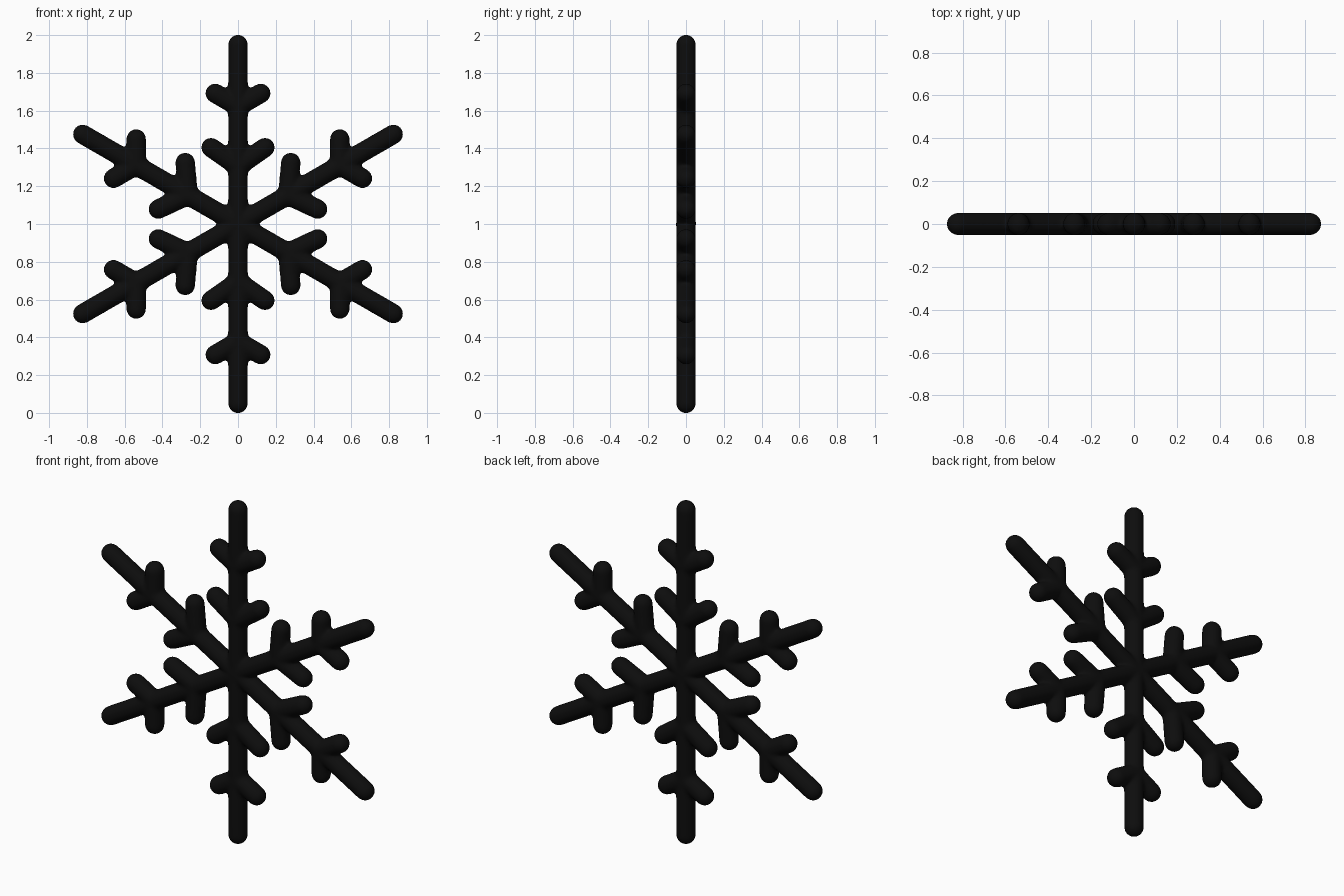
import bpy, bmesh, math
from mathutils import Vector, Matrix

if "Cube" in bpy.data.objects:
    bpy.data.objects.remove(bpy.data.objects["Cube"])

R = 0.0525          # rod radius (slightly full, smoothing pulls it in)
ARM = 0.95          # centre to tip-sphere centre
# twigs: start along arm, end along arm, sideways reach
TWIGS = [(0.305, 0.405, 0.143), (0.622, 0.692, 0.121)]


def rod(bm, a, b):
    """Round rod with ball ends from a to b."""
    d = b - a
    turn = d.to_track_quat('Z', 'Y').to_matrix().to_4x4()
    bmesh.ops.create_cone(bm, cap_ends=True, segments=32, radius1=R, radius2=R,
                          depth=d.length,
                          matrix=Matrix.Translation((a + b) / 2) @ turn)
    for p in (a, b):
        bmesh.ops.create_uvsphere(bm, u_segments=32, v_segments=16, radius=R,
                                  matrix=Matrix.Translation(p) @ turn)


bm = bmesh.new()
for i in range(6):
    ang = math.radians(90 + 60 * i)
    along = Vector((math.cos(ang), 0, math.sin(ang)))
    side = Vector((-math.sin(ang), 0, math.cos(ang)))
    # main arm
    rod(bm, Vector((0, 0, 0)), along * ARM)
    # mirrored pairs of twigs
    for start, end, reach in TWIGS:
        for s in (-1, 1):
            rod(bm, along * start, along * end + side * reach * s)

mesh = bpy.data.meshes.new("snowflake")
bm.to_mesh(mesh)
bm.free()
flake = bpy.data.objects.new("snowflake", mesh)
flake.location.z = 1.0
bpy.context.collection.objects.link(flake)

# fuse the rods into one skin with softened joints
fuse = flake.modifiers.new("fuse", 'REMESH')
fuse.mode = 'VOXEL'
fuse.voxel_size = 0.01
fuse.use_smooth_shade = True
soften = flake.modifiers.new("soften", 'SMOOTH')
soften.factor = 0.5
soften.iterations = 10

# near-black finish
mat = bpy.data.materials.new("black")
mat.diffuse_color = (0.004, 0.004, 0.004, 1)
mat.use_nodes = True
mat.node_tree.nodes["Principled BSDF"].inputs["Base Color"].default_value = mat.diffuse_color
mesh.materials.append(mat)
